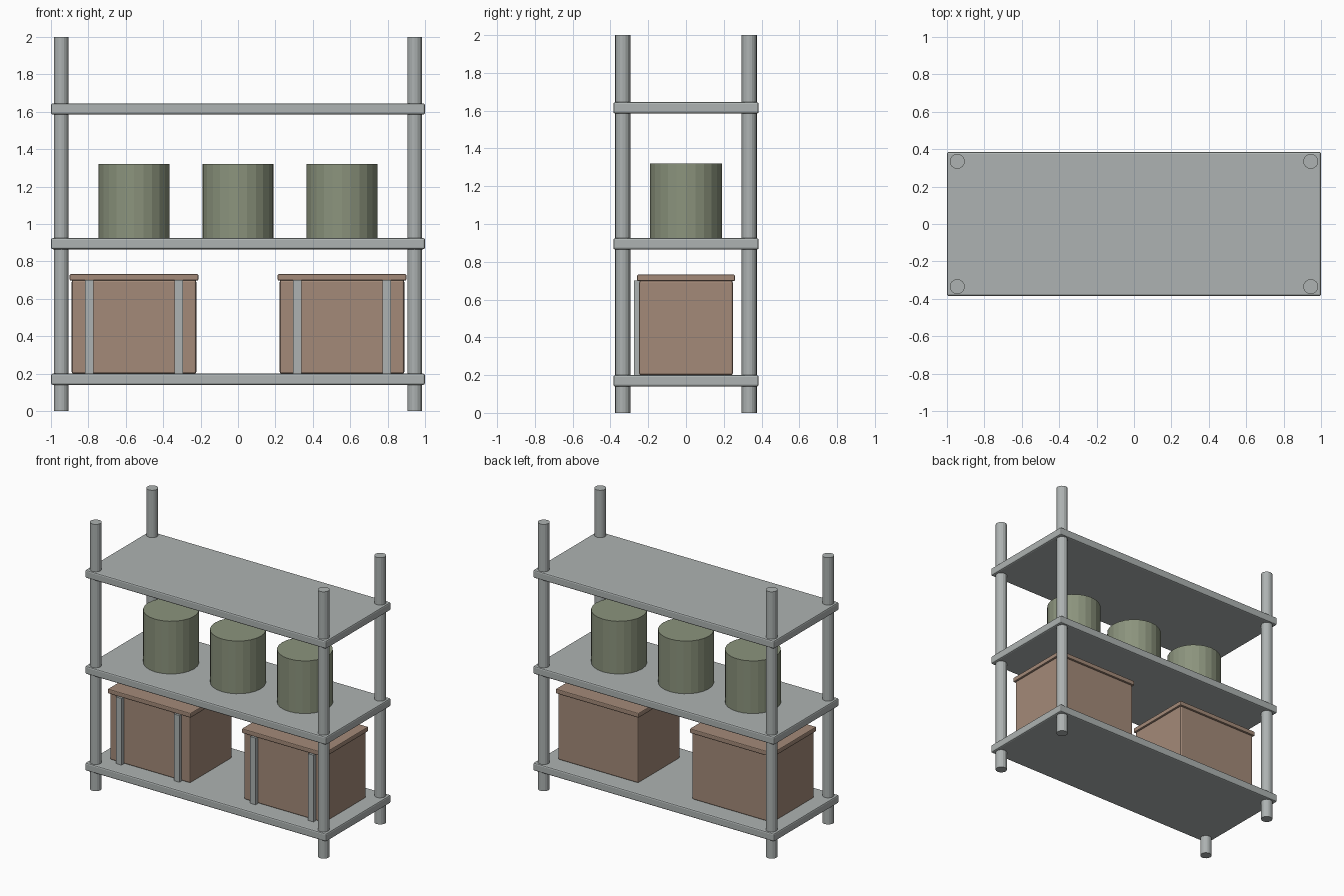
import bpy

if "Cube" in bpy.data.objects:
    bpy.data.objects.remove(bpy.data.objects["Cube"], do_unlink=True)


def material(name, rgb):
    m = bpy.data.materials.new(name)
    m.use_nodes = True
    m.diffuse_color = (*rgb, 1)
    m.node_tree.nodes["Principled BSDF"].inputs["Base Color"].default_value = (*rgb, 1)
    return m


metal = material("grey metal", (0.42, 0.45, 0.445))
brown = material("brown crate", (0.37, 0.255, 0.19))
green = material("green tin", (0.26, 0.295, 0.205))


def box(name, x, y, z, mat, bevel=0.0):
    """Box spanning the given (low, high) ranges, with optional rounded edges."""
    ranges = (x, y, z)
    bpy.ops.mesh.primitive_cube_add(size=1, location=[(a + b) / 2 for a, b in ranges])
    ob = bpy.context.object
    ob.name = name
    ob.scale = [b - a for a, b in ranges]
    bpy.ops.object.transform_apply(location=False, rotation=False, scale=True)
    ob.data.materials.append(mat)
    if bevel:
        mod = ob.modifiers.new("Bevel", "BEVEL")
        mod.width = bevel
        mod.segments = 2
    return ob


def cylinder(name, x, y, low, high, radius, sides, mat):
    bpy.ops.mesh.primitive_cylinder_add(vertices=sides, radius=radius, depth=high - low,
                                        location=(x, y, (low + high) / 2))
    ob = bpy.context.object
    ob.name = name
    ob.data.materials.append(mat)
    return ob


# Corner posts
for side, x in (("right", -0.945), ("left", 0.945)):
    for end, y in (("front", -0.335), ("back", 0.335)):
        cylinder(f"{end}_{side}_post", x, y, 0, 2, 0.04, 16, metal)

# Shelves
for name, top in (("bottom", 0.2), ("middle", 0.925), ("top", 1.645)):
    box(f"{name}_shelf", (-1, 1), (-0.385, 0.385), (top - 0.06, top), metal, 0.01)

# Tins on the middle shelf
for name, x in (("right", -0.555), ("centre", 0), ("left", 0.555)):
    cylinder(f"{name}_tin", x, 0, 0.925, 1.32, 0.19, 24, green)

# Crates with lids and front straps on the bottom shelf
for name, cx in (("right", -0.556), ("left", 0.556)):
    box(f"{name}_crate", (cx - 0.333, cx + 0.333), (-0.248, 0.248), (0.2, 0.7), brown, 0.01)
    box(f"{name}_crate_lid", (cx - 0.344, cx + 0.344), (-0.259, 0.259), (0.698, 0.732), brown, 0.006)
    for strap, dx in (("right", -0.24), ("left", 0.24)):
        sx = cx + dx
        box(f"{name}_crate_{strap}_strap", (sx - 0.023, sx + 0.023), (-0.275, -0.245), (0.2, 0.7), metal)
